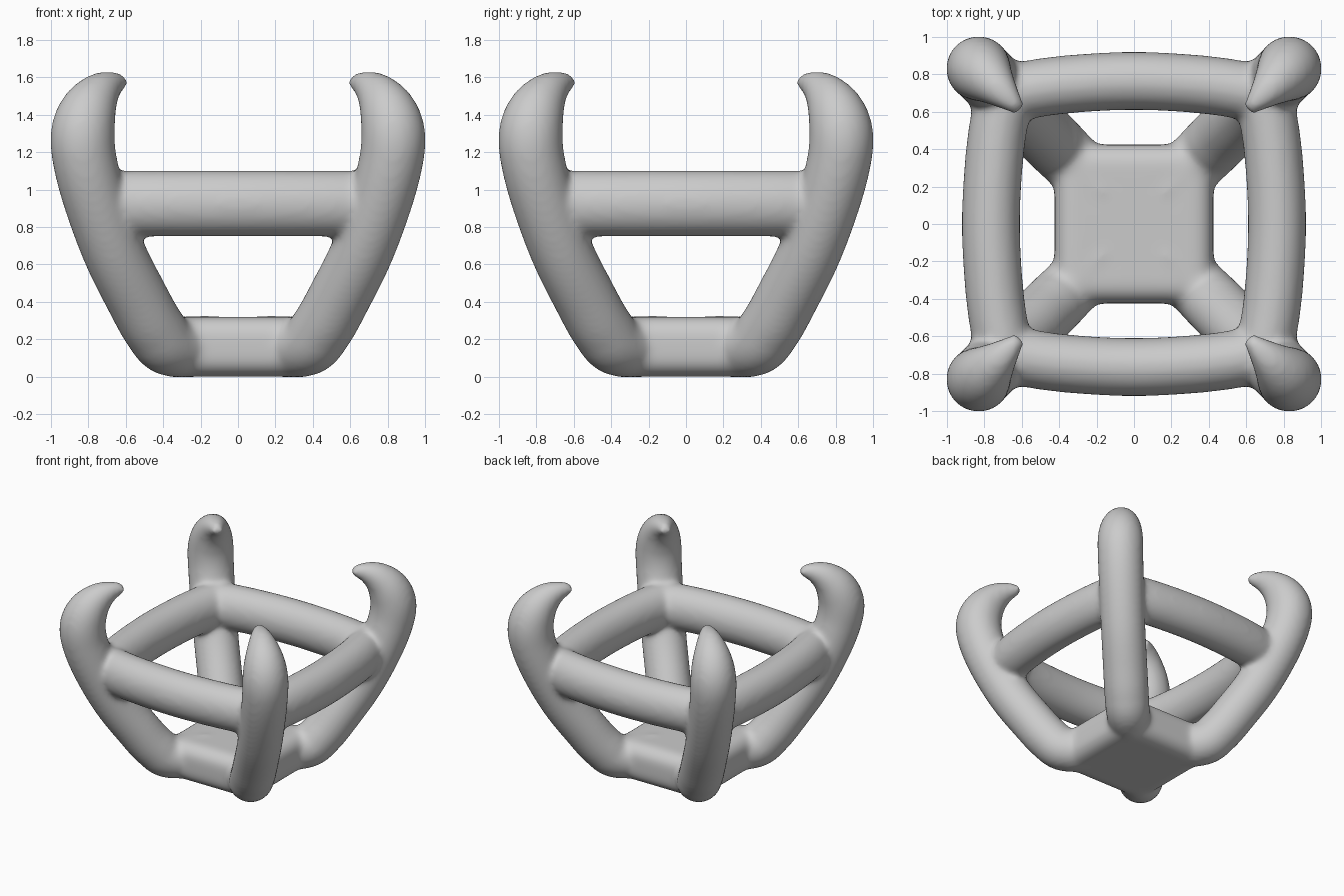
import bpy, bmesh, math
from mathutils import Vector, Matrix

if "Cube" in bpy.data.objects:
    bpy.data.objects.remove(bpy.data.objects["Cube"])


def spline(pts, steps=6):
    """Catmull-Rom interpolation of tuples."""
    v = [Vector(p) for p in pts]
    v = [2 * v[0] - v[1]] + v + [2 * v[-1] - v[-2]]
    out = []
    for i in range(1, len(v) - 2):
        a, b, c, d = v[i - 1:i + 3]
        for s in range(steps):
            t = s / steps
            out.append(0.5 * (2 * b + (c - a) * t + (2 * a - 5 * b + 4 * c - d) * t * t
                              + (3 * b - a - 3 * c + d) * t ** 3))
    return out + [v[-2]]


def tube(bm, path, radii, side, rot, sides=28):
    """Sweep an ellipse (radius along side, radius across) along a path."""
    rings = []
    for i, p in enumerate(path):
        tan = (path[min(i + 1, len(path) - 1)] - path[max(i - 1, 0)]).normalized()
        across = tan.cross(side).normalized()
        ra, rb = radii[i]
        ring = []
        for k in range(sides):
            a = 2 * math.pi * k / sides
            ring.append(bm.verts.new(rot @ (p + side * ra * math.cos(a) + across * rb * math.sin(a))))
        rings.append(ring)
    for r0, r1 in zip(rings, rings[1:]):
        for k in range(sides):
            n = (k + 1) % sides
            bm.faces.new((r0[k], r0[n], r1[n], r1[k]))
    bm.faces.new(rings[0][::-1])
    bm.faces.new(rings[-1])


bm = bmesh.new()

# base plate with rounded edges
bmesh.ops.create_cube(bm, size=1, matrix=Matrix.Translation((0, 0, 0.16)) @ Matrix.Diagonal((0.85, 0.85, 0.32, 1)))
bmesh.ops.bevel(bm, geom=bm.edges[:], offset=0.11, segments=6, profile=0.5, affect='EDGES')

# hooked arm: (x = y distance, height, radius)
arm = spline([(0.15, 0.165, 0.16, ), (0.36, 0.165, 0.165), (0.45, 0.26, 0.168), (0.54, 0.42, 0.168),
              (0.66, 0.66, 0.168), (0.76, 0.93, 0.17), (0.818, 1.15, 0.172), (0.83, 1.30, 0.172),
              (0.80, 1.42, 0.155), (0.745, 1.51, 0.118), (0.68, 1.56, 0.077), (0.61, 1.577, 0.035)])
arm_path = [Vector((p.x * math.sqrt(2), 0, p.y)) for p in arm]
arm_radii = [(p.z, p.z) for p in arm]

# bowed rail joining neighbouring arms
rail_path = spline([(-0.72, 0.69, 0.925), (-0.4, 0.742, 0.925), (0, 0.765, 0.925),
                    (0.4, 0.742, 0.925), (0.72, 0.69, 0.925)])
rail_radii = [(0.177, 0.156)] * len(rail_path)

for k in range(4):
    quarter = k * math.pi / 2
    tube(bm, arm_path, arm_radii, Vector((0, 1, 0)), Matrix.Rotation(quarter + math.pi / 4, 3, 'Z'))
    tube(bm, rail_path, rail_radii, Vector((0, 0, 1)), Matrix.Rotation(quarter, 3, 'Z'))

bmesh.ops.recalc_face_normals(bm, faces=bm.faces[:])
mesh = bpy.data.meshes.new("claw_basket")
bm.to_mesh(mesh)
bm.free()
obj = bpy.data.objects.new("claw_basket", mesh)
bpy.context.collection.objects.link(obj)

# fuse the parts and soften the joints
remesh = obj.modifiers.new("fuse", 'REMESH')
remesh.mode = 'VOXEL'
remesh.voxel_size = 0.018
remesh.use_smooth_shade = True
soften = obj.modifiers.new("soften", 'SMOOTH')
soften.factor = 0.5
soften.iterations = 16
